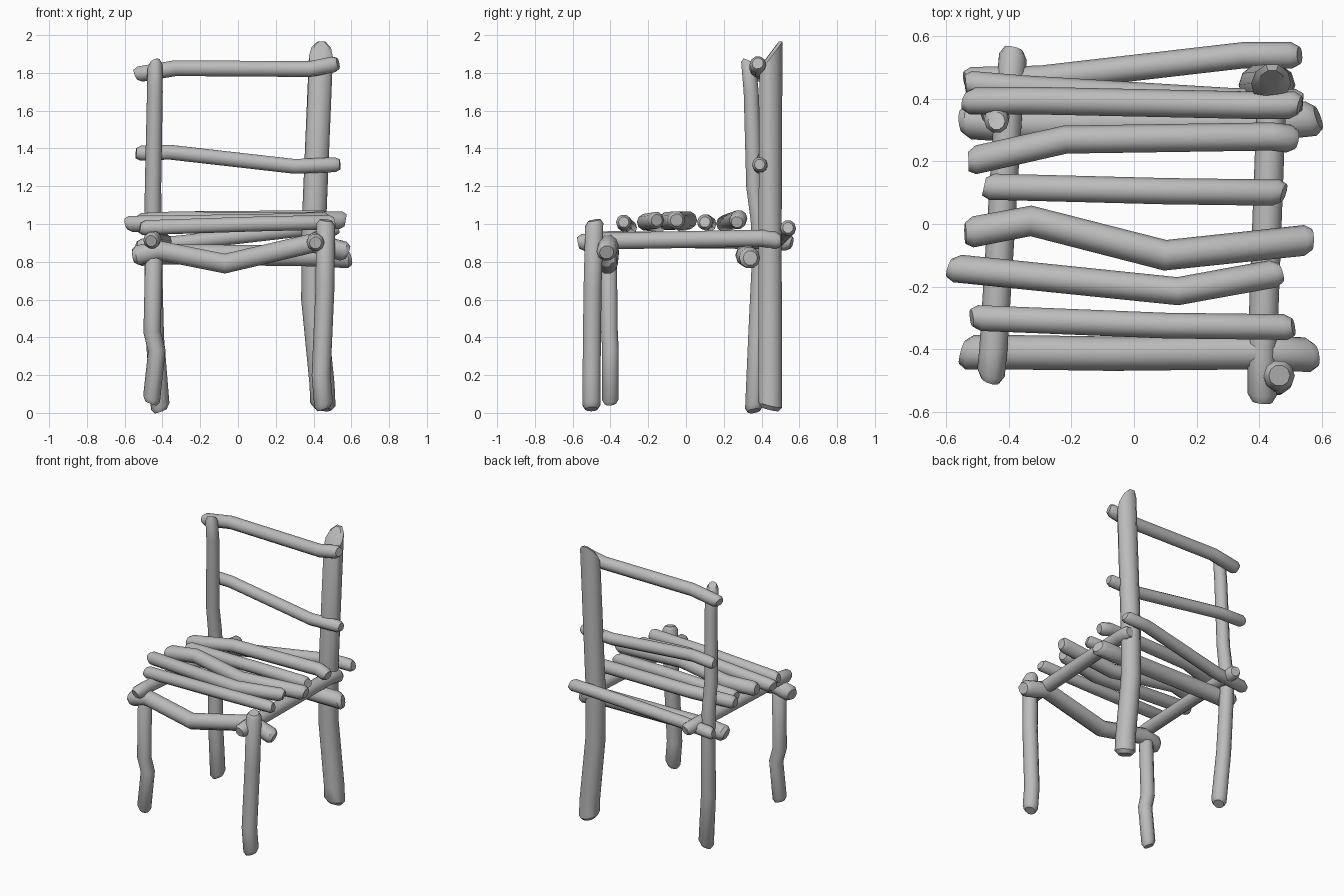
import bpy, bmesh, math, random
from mathutils import Vector

random.seed(4)
cube = bpy.data.objects.get("Cube")
if cube:
    bpy.data.objects.remove(cube)

wood = bpy.data.materials.new("weathered grey wood")
wood.use_nodes = True
grey = (0.5, 0.5, 0.5, 1)
wood.diffuse_color = grey
wood.node_tree.nodes["Principled BSDF"].inputs["Base Color"].default_value = grey

SIDES = 10


def branch(name, points, radius, tip=None, taper=1.0):
    """Sweep a bent log along points; tip = slope vector of the sawn last end."""
    pts = [Vector(p) for p in points]
    axis = pts[-1] - pts[0]
    ref = Vector((0, 1, 0)) if abs(axis.z) > axis.length / 2 else Vector((0, 0, 1))
    count = len(pts)
    bm = bmesh.new()
    rings = []

    def ring(center, tangent, r, slope):
        side = tangent.cross(ref).normalized()
        up = side.cross(tangent).normalized()
        verts = []
        for k in range(SIDES):
            a = math.tau * k / SIDES
            off = (side * math.cos(a) + up * math.sin(a)) * r
            verts.append(bm.verts.new(center + off + tangent * off.dot(slope)))
        rings.append(verts)

    for i, p in enumerate(pts):
        before = (p - pts[max(i - 1, 0)]).normalized()
        after = (pts[min(i + 1, count - 1)] - p).normalized()
        t = (before + after).normalized()
        r = radius * (1 + (taper - 1) * i / (count - 1))
        rough = Vector([random.uniform(-0.3, 0.3) for _ in range(3)])
        slope = Vector(tip) if tip and i == count - 1 else rough
        # the ends are chamfered where the wood was sawn
        if i == 0:
            ring(p, t, r * 0.68, slope)
            ring(p + t * 0.025, t, r, slope)
        elif i == count - 1:
            ring(p - t * 0.025, t, r, slope)
            ring(p, t, r * 0.68, slope)
        else:
            ring(p, t, r, Vector())

    for a, b in zip(rings, rings[1:]):
        for k in range(SIDES):
            n = (k + 1) % SIDES
            bm.faces.new((a[k], a[n], b[n], b[k]))
    bm.faces.new(rings[0][::-1])
    bm.faces.new(rings[-1])
    bmesh.ops.recalc_face_normals(bm, faces=bm.faces)
    for f in bm.faces:
        f.smooth = True
    mesh = bpy.data.meshes.new(name)
    bm.to_mesh(mesh)
    bm.free()
    mesh.set_sharp_from_angle(angle=math.radians(38))
    mesh.materials.append(wood)
    obj = bpy.data.objects.new(name, mesh)
    bpy.context.collection.objects.link(obj)


# back posts
branch("back_left_post", [(.45, .445, .02), (.445, .445, .15), (.40, .445, .6),
                          (.40, .445, .95), (.44, .45, 1.91)], .067, (0, 1.35, 0), .95)
branch("back_right_post", [(-.41, .36, .01), (-.44, .375, .4), (-.45, .395, .85), (-.45, .385, 1.02),
                           (-.45, .36, 1.2), (-.44, .345, 1.7), (-.44, .33, 1.86)], .05,
       (.3, -.6, 0), .8)

# front legs
branch("front_left_leg", [(.455, -.5, .02), (.44, -.5, .2), (.46, -.495, .65),
                          (.465, -.485, 1.02)], .05)
branch("front_right_leg", [(-.46, -.4, .05), (-.43, -.4, .33), (-.455, -.405, .43),
                           (-.445, -.41, .84)], .046)

# seat frame
branch("left_seat_rail", [(.41, -.57, .9), (.41, -.42, .91), (.44, .4, .925),
                          (.45, .5, .91)], .047)
branch("right_seat_rail", [(-.46, -.5, .91), (-.45, -.4, .92), (-.4, .4, .91),
                           (-.385, .56, .9)], .045)
branch("front_rail", [(-.55, -.41, .83), (-.42, -.41, .86), (-.07, -.415, .79),
                      (.4, -.41, .9), (.58, -.42, .85)], .055)
branch("rear_bar", [(-.55, .33, .83), (-.4, .32, .84), (.4, .32, .83),
                    (.59, .34, .82)], .057)
branch("rear_rail", [(-.54, .46, .88), (-.3, .465, .9), (.35, .54, .975),
                     (.53, .54, .98)], .042)

# seat slats, front to back
slats = [
    ([(-.52, -.3, .98), (.1, -.325, 1.0), (.51, -.33, 1.01)], .041),
    ([(-.59, -.14, 1.0), (.14, -.215, 1.01), (.47, -.155, 1.02)], .045),
    ([(-.54, -.03, 1.01), (-.33, .01, 1.02), (.1, -.1, 1.015), (.57, -.05, 1.02)], .049),
    ([(-.48, .12, 1.0), (.1, .105, 1.01), (.48, .1, 1.01)], .042),
    ([(-.53, .2, 1.0), (-.22, .27, 1.025), (.44, .28, 1.03), (.52, .27, 1.01)], .045),
]
for i, (path, r) in enumerate(slats, 1):
    branch(f"seat_slat_{i}", path, r)

# back rest rails
branch("top_rail", [(-.54, .395, 1.79), (-.33, .395, 1.825), (.38, .38, 1.82),
                    (.53, .38, 1.85)], .044)
branch("middle_rail", [(-.54, .45, 1.375), (-.36, .435, 1.38), (.3, .395, 1.305),
                       (.54, .39, 1.315)], .041)
